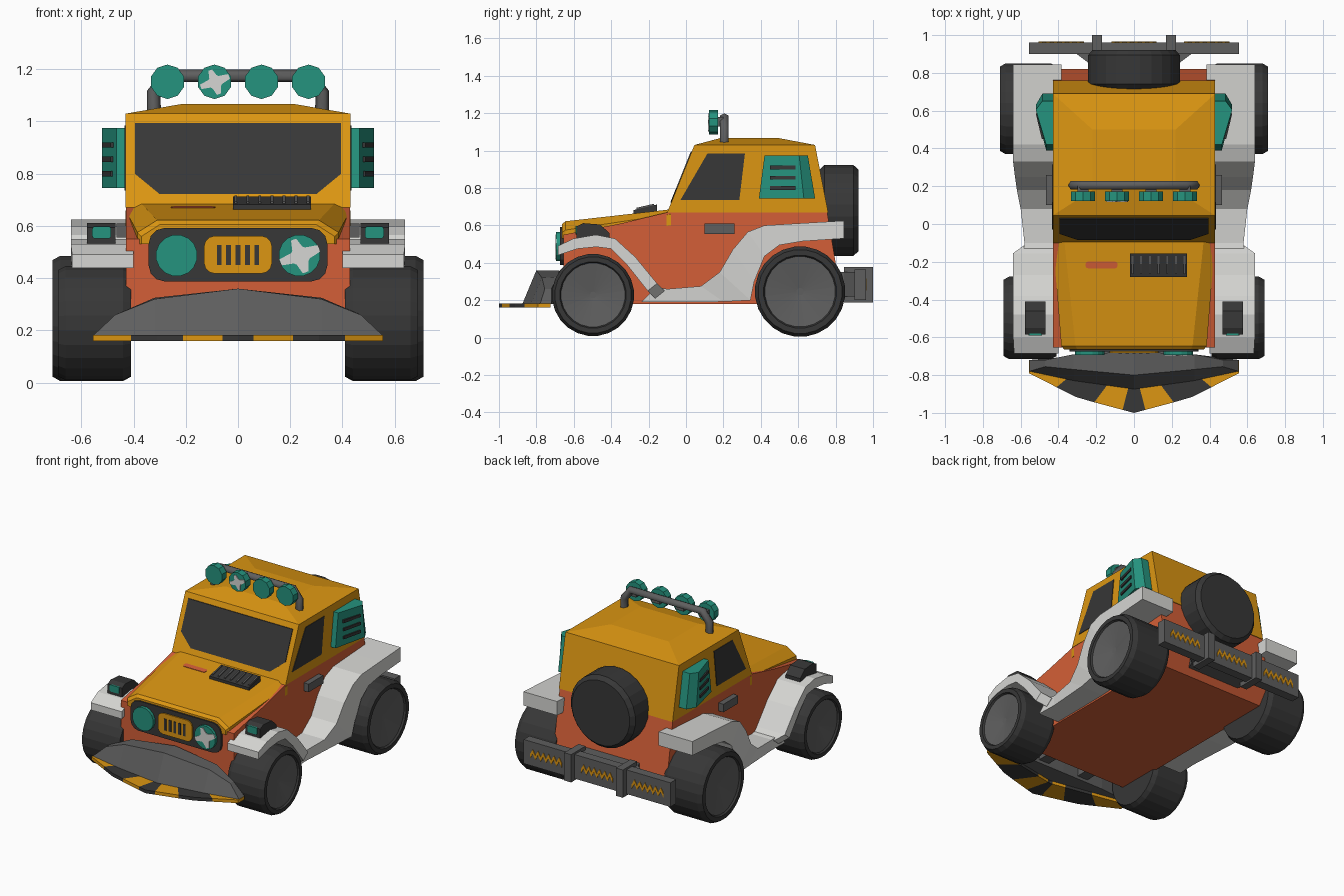
import bpy, bmesh, math

if "Cube" in bpy.data.objects:
    bpy.data.objects.remove(bpy.data.objects["Cube"])

def material(name, rgb):
    m = bpy.data.materials.new(name)
    lin = [((c / 255 + 0.055) / 1.055) ** 2.4 for c in rgb]
    m.diffuse_color = (*lin, 1)
    m.use_nodes = True
    m.node_tree.nodes["Principled BSDF"].inputs["Base Color"].default_value = m.diffuse_color
    return m

MUSTARD = material("mustard", (220, 150, 18))
RED = material("orange_red", (212, 95, 55))
WHITE = material("off_white", (214, 214, 211))
TEAL = material("teal", (37, 147, 126))
BLACK = material("charcoal", (55, 55, 55))
GREY = material("mid_grey", (94, 94, 94))

def loft(name, rings, mat, mirror=False, caps=True, mats=None):
    """Skin equal-length closed rings of 3D points; optionally add the -x twin."""
    for s in ((1, -1) if mirror else (1,)):
        bm = bmesh.new()
        rows = [[bm.verts.new((x * s, y, z)) for x, y, z in r] for r in rings]
        n = len(rows[0])
        for k in range(len(rows) - 1):
            for i in range(n):
                j = (i + 1) % n
                f = bm.faces.new((rows[k][i], rows[k][j], rows[k + 1][j], rows[k + 1][i]))
                f.material_index = mats[k] if mats else 0
        if caps:
            for r, mi in ((rows[0], 0), (rows[-1], -1)):
                f = bm.faces.new(r)
                f.material_index = mats[mi] if mats else 0
        bmesh.ops.recalc_face_normals(bm, faces=bm.faces)
        me = bpy.data.meshes.new(name)
        bm.to_mesh(me)
        bm.free()
        for m in (mat if isinstance(mat, list) else [mat]):
            me.materials.append(m)
        side = ("_right" if s > 0 else "_left") if mirror else ""
        bpy.context.collection.objects.link(bpy.data.objects.new(name + side, me))

def prism(name, pts, axis, a, b, mat, mirror=False):
    put = {"x": lambda p, t: (t, p[0], p[1]), "y": lambda p, t: (p[0], t, p[1]),
           "z": lambda p, t: (p[0], p[1], t)}[axis]
    loft(name, [[put(p, t) for p in pts] for t in (a, b)], mat, mirror)

def box(name, x, y, z, mat, mirror=False):
    prism(name, [(x[0], y[0]), (x[1], y[0]), (x[1], y[1]), (x[0], y[1])], "z", z[0], z[1], mat, mirror)

def circle(cx, cz, r, n):
    return [(cx + r * math.cos(2 * math.pi * (i + .5) / n),
             cz + r * math.sin(2 * math.pi * (i + .5) / n)) for i in range(n)]

def round_rect(cx, cz, w, h, r):
    return [(cx + sx * (w - r) + r * math.cos(math.radians(a0 + a)),
             cz + sz * (h - r) + r * math.sin(math.radians(a0 + a)))
            for sx, sz, a0 in ((1, 1, 0), (-1, 1, 90), (-1, -1, 180), (1, -1, 270))
            for a in (0, 30, 60, 90)]

def splat(cx, cz, r):
    radii = (1, .45, .8, .4, .95, .45, .85, .5)
    return [(cx + r * k * math.cos(math.pi * i / 4 + .35 + d),
             cz + r * k * math.sin(math.pi * i / 4 + .35 + d))
            for i, k in enumerate(radii) for d in (-.16, .16)]

# lower body
prism("lower_body", [(-.655, .25), (-.6, .18), (.75, .18), (.82, .28), (.755, .67), (-.1, .67),
                     (-.35, .61), (-.655, .55)], "x", -.428, .428, RED)

# hood, chamfered and widening to the rear
def hood_ring(y, w, wt, z0, z1, z2):
    return [(-w, y, z0), (-w, y, z1), (-wt, y, z2), (wt, y, z2), (w, y, z1), (w, y, z0)]
loft("hood", [hood_ring(-.664, .37, .30, .53, .56, .605), hood_ring(-.645, .385, .31, .53, .575, .622),
              hood_ring(-.08, .43, .37, .6, .66, .686)], MUSTARD)

# cab with a shallow raised roof
def rect(w, y0, y1, z):
    return [(-w, y0, z), (w, y0, z), (w, y1, z), (-w, y1, z)]
loft("cab", [rect(.43, -.1, .76, .67), rect(.43, .045, .69, 1.03), rect(.22, .18, .5, 1.066)], MUSTARD)

# windows
def slope(z):
    return -.1 + (z - .67) * .145 / .36
shield = [(-.395, .995), (.395, .995), (.395, .8), (.3, .722), (-.3, .722), (-.395, .8)]
loft("windshield", [[(x, slope(z) + d, z) for x, z in shield] for d in (-.005, .004)], BLACK)
prism("side_window", [(-.03, .735), (.285, .735), (.315, .985), (.115, .985)], "x", .427, .434, BLACK, True)

# louvred side pods
def pod(t):
    pts = [(.42, .39), (.465, .39), (.52, .63), (.485, .69), (.42, .69)]
    return [(x, y + t * (.03 - (y - .39) * .23), .745 + .23 * t) for x, y in pts]
loft("side_pod", [pod(0), pod(1)], TEAL, True)
for z in (.80, .855, .91):
    prism("pod_slot", [(.476, .45), (.507, .585), (.52, .585), (.488, .45)], "z", z - .01, z + .01, BLACK, True)

# door handle
box("door_handle", (.42, .465), (.1, .26), (.555, .61), GREY, True)

# fenders: stations of top edge, bottom edge, outer width
def fender(name, inner, stations):
    loft(name, [[(inner, ty, tz), (xo, ty, tz), (xo, by, bz), (inner, by, bz)]
                for ty, tz, by, bz, xo in stations], WHITE, True)
fender("front_fender", .40, [
    (-.685, .49, -.685, .44, .635), (-.60, .53, -.58, .475, .64), (-.48, .55, -.48, .485, .64),
    (-.38, .53, -.40, .475, .64), (-.27, .43, -.32, .395, .64), (-.155, .29, -.205, .25, .64),
    (-.115, .25, -.165, .21, .585)])
fender("rear_fender", .385, [
    (-.16, .27, -.24, .19, .585), (-.1, .26, -.1, .19, .58), (.08, .275, .2, .192, .60),
    (.18, .35, .345, .2, .62), (.25, .47, .365, .3, .63), (.33, .565, .42, .435, .64),
    (.42, .6, .5, .495, .64), (.62, .612, .62, .515, .64), (.845, .625, .845, .53, .64)])

# fender marker lamps
prism("marker_lamp", [(-.585, .53), (-.585, .595), (-.55, .612), (-.46, .605), (-.41, .56), (-.41, .53)],
      "x", .468, .578, BLACK, True)
prism("marker_lens", round_rect(.522, .575, .036, .023, .01), "y", -.591, -.58, TEAL, True)

# grille panel and headlights
prism("grille_panel", round_rect(0, .49, .342, .102, .06), "y", -.674, -.64, BLACK)
prism("grille_plate", round_rect(0, .49, .13, .072, .04), "y", -.682, -.67, MUSTARD)
for i in range(5):
    x = (i - 2) * .036
    box("grille_slot", (x - .009, x + .009), (-.686, -.68), (.45, .528), BLACK)
prism("headlight", circle(.235, .487, .08, 16), "y", -.694, -.66, TEAL, True)
prism("headlight_splat", splat(.235, .487, .082), "y", -.699, -.693, WHITE)

# hood vent and scratch
def hood_z(y):
    return .622 + (y + .645) * .064 / .565
loft("hood_vent", [[(x, -.28, hood_z(-.28) - .01), (x, -.28, .682), (x, -.155, .712), (x, -.155, .66)]
                   for x in (-.02, .28)], BLACK)
for i in range(7):
    x = -.008 + i * .046
    loft("vent_slat", [[(xx, -.265, .68), (xx, -.265, .694), (xx, -.17, .716), (xx, -.17, .70)]
                       for xx in (x - .005, x + .005)], GREY)
loft("hood_scratch", [[(x, y, hood_z(y) + d) for x, y in round_rect(-.172, -.217, .085, .018, .015)]
                      for d in (-.002, .003)], RED)

# roof bar
cu = bpy.data.curves.new("roof_bar", "CURVE")
cu.dimensions = "3D"
cu.bevel_depth, cu.bevel_resolution, cu.use_fill_caps = .027, 1, True
path = [(-.322, 1.03), (-.322, 1.11), (-.27, 1.175), (.27, 1.175), (.322, 1.11), (.322, 1.03)]
sp = cu.splines.new("POLY")
sp.points.add(len(path) - 1)
for p, (x, z) in zip(sp.points, path):
    p.co = (x, .205, z, 1)
cu.materials.append(GREY)
bar = bpy.data.objects.new("roof_bar", cu)
bpy.context.collection.objects.link(bar)
bpy.context.view_layer.objects.active = bar
bar.select_set(True)
bpy.ops.object.convert(target="MESH")

# roof lamps
for x in (-.27, -.09, .09, .27):
    prism("roof_lamp", circle(x, 1.152, .066, 10), "y", .122, .172, TEAL)
    box("lamp_mount", (x - .03, x + .03), (.17, .2), (1.13, 1.18), GREY)
prism("lamp_splat", splat(-.09, 1.152, .06), "y", .117, .124, WHITE)

# wheels: lathe around x, tyre with dished hub
def ring_x(x, cy, cz, r, n=24):
    return [(x, y, z) for y, z in circle(cy, cz, r, n)]
for name, cy, cz, R, xo in (("front_wheel", -.497, .228, .22, .69), ("rear_wheel", .61, .246, .242, .71)):
    prof = [(.41, .8), (.41, .93), (.44, 1), (xo - .03, 1), (xo, .93), (xo, .81), (xo - .012, .78), (xo - .035, .08)]
    loft(name, [ring_x(x, cy, cz, R * k) for x, k in prof], [BLACK, GREY], True,
         mats=[0, 0, 0, 0, 0, 0, 1])
    prism(name + "_axle", circle(cy, cz, .05, 8), "x", .3, .42, BLACK, True)

# spare wheel on the back
loft("spare_wheel", [[(x, y, z) for x, z in circle(0, .68, r, 24)]
                     for y, r in ((.71, .215), (.74, .245), (.895, .245), (.922, .22))], BLACK)

# rear bumper with brackets and zigzag marks
box("rear_bumper", (-.555, .555), (.9, .962), (.2, .365), GREY)
prism("bumper_mount", [(-.31, .905), (-.23, .845), (-.2, .78), (.2, .78), (.23, .845), (.31, .905)],
      "z", .22, .35, GREY)
box("bumper_bracket", (.17, .222), (.845, 1.0), (.188, .378), GREY, True)
def zigzag(name, cx, w, mirror):
    n = 13
    line = [(cx - w + 2 * w * i / (n - 1), .283 + (.018 if i % 2 else -.018)) for i in range(n)]
    pts = [(x, z + .014) for x, z in line] + [(x, z - .014) for x, z in reversed(line)]
    prism(name, pts, "y", .958, .966, MUSTARD, mirror)
zigzag("bumper_zigzag", .385, .12, True)
zigzag("bumper_zigzag_middle", 0, .12, False)

# plough blade
half = [[(.555, -.78, .18), (.47, -.755, .26), (.47, -.72, .26), (.555, -.72, .18)],
        [(.32, -.83, .18), (.32, -.77, .32), (.32, -.69, .325), (.32, -.7, .18)]]
mid = [(0, -.875, .18), (0, -.80, .36), (0, -.675, .36), (0, -.7, .18)]
left = [[(-x, y, z) for x, y, z in r] for r in half]
loft("plough_blade", left + [mid] + half[::-1], GREY)
box("plough_arm", (.12, .2), (-.73, -.6), (.2, .3), GREY, True)

# striped cutting edge
def front_y(x):
    return -1 + x * .08 / .3 if x < .3 else -.92 + (x - .3) * .13 / .255
outer = (0, .06, .21, .31, .41, .555)
inner = (0, .02, .11, .2, .3, .555)
for i, m in enumerate((BLACK, MUSTARD, BLACK, BLACK, MUSTARD)):
    a, b, c, d = outer[i], outer[i + 1], inner[i + 1], inner[i]
    prism("plough_stripe", [(a, front_y(a)), (b, front_y(b)), (c, -.83 + c * .19), (d, -.83 + d * .19)],
          "z", .16, .182, m, True)
